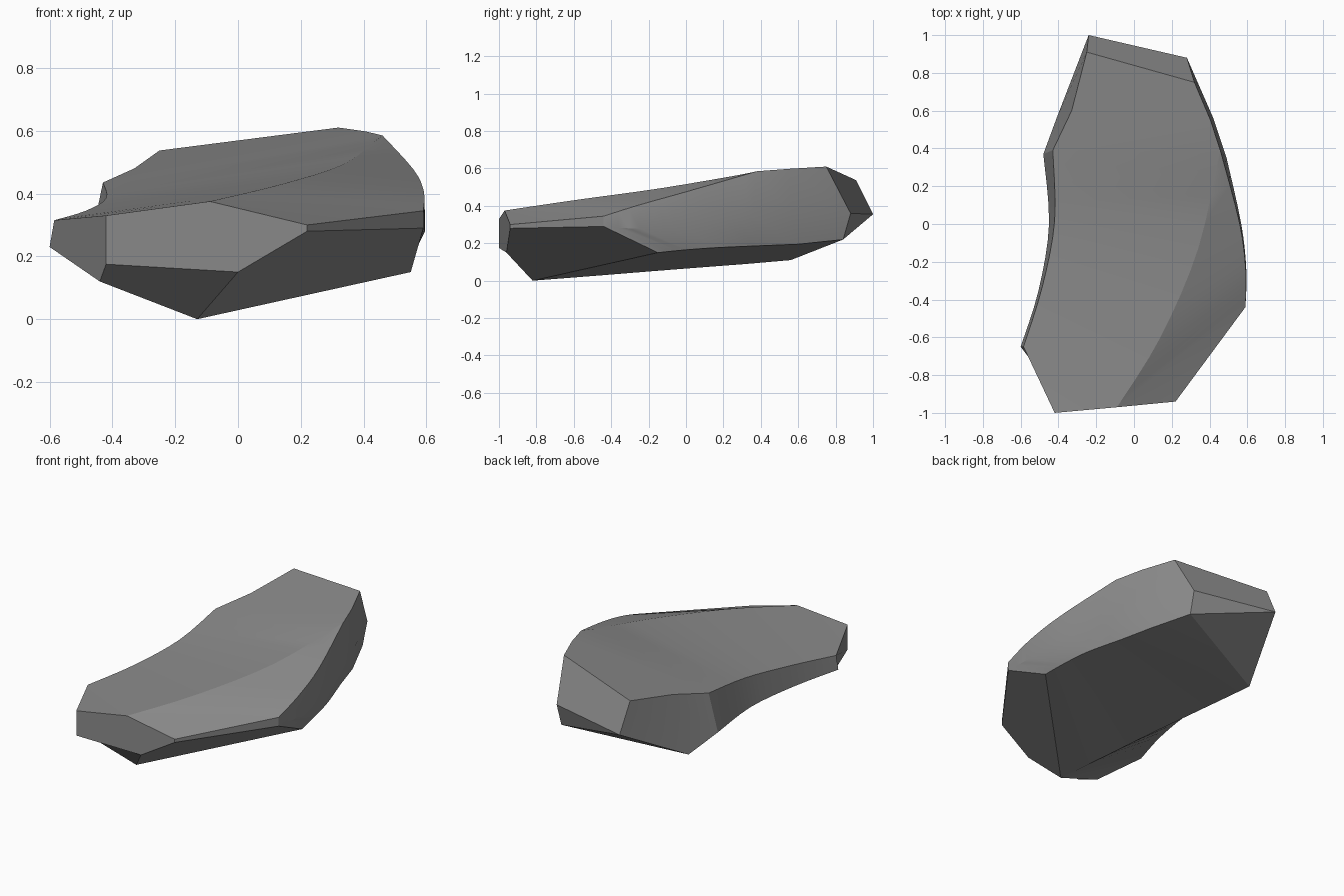
import bpy, bmesh, math
from mathutils import Vector

cube = bpy.data.objects.get("Cube")
if cube:
    bpy.data.objects.remove(cube, do_unlink=True)

# Lengthwise edge lines of the stone, front to back, in order around the section
rails = {
    "top_inner": [(-.585, -.65, .315), (-.485, -.33, .345), (-.42, .02, .385),
                  (-.43, .39, .435), (-.33, .6, .48), (-.25, .91, .537)],
    "top_crease": [(-.09, -.97, .375), (.14, -.6, .43), (.34, -.13, .495),
                   (.45, .37, .58), (.405, .55, .598), (.32, .75, .61)],
    "outer_top": [(.59, -.44, .345), (.592, -.25, .405), (.56, 0, .475),
                  (.46, .38, .585), (.405, .55, .598), (.32, .75, .61)],
    "outer_mid": [(.59, -.44, .29), (.595, -.25, .28), (.568, 0, .31),
                  (.49, .35, .345), (.42, .56, .365), (.28, .88, .36)],
    "outer_low": [(.55, -.15, .15), (.53, 0, .165), (.5, .17, .177),
                  (.43, .4, .187), (.375, .6, .195), (.275, .84, .22)],
    "keel": [(-.13, -.82, 0), (-.2, -.46, .028), (-.27, -.1, .057),
             (-.36, .33, .09), (-.41, .56, .11), (-.41, .56, .11)],
    "inner_low": [(-.6, -.65, .23), (-.505, -.35, .215), (-.45, 0, .205),
                  (-.48, .37, .195), (-.41, .56, .11), (-.24, 1, .355)],
}


def smooth_front(points, steps=4):
    """Curve the first part of a rail and keep its tail straight."""
    pts = [Vector(p) for p in points]
    head = [pts[0]] + pts[:4] + [pts[3]]
    out = []
    for a, b, c, d in zip(head, head[1:], head[2:], head[3:]):
        for i in range(steps):
            t = i / steps
            out.append(b + (c - a) * t / 2
                       + (a - 2.5 * b + 2 * c - d / 2) * t ** 2
                       + (1.5 * (b - c) + (d - a) / 2) * t ** 3)
    return out + pts[3:]


bm = bmesh.new()
cache = {}


def vert(p):
    key = tuple(round(c, 4) for c in p)
    if key not in cache:
        cache[key] = bm.verts.new(p)
    return cache[key]


def face(*points):
    verts = list(dict.fromkeys(vert(p) for p in points))
    if len(verts) > 2 and not bm.faces.get(verts):
        bm.faces.new(verts)


# Skin between neighbouring rails
lines = [smooth_front(r) for r in rails.values()]
for a, b in zip(lines, lines[1:] + lines[:1]):
    for i in range(len(a) - 1):
        face(a[i], b[i], b[i + 1], a[i + 1])

# Chipped front end
ti, tc, ot, om, ol, keel, il = [line[0] for line in lines]
cap_in, cap_out, cap_side = (-.42, -1, .33), (.22, -.94, .3), (.22, -.94, .28)
cap_low, cap_foot, chin = (0, -.96, .15), (-.42, -1, .175), (-.44, -.86, .12)
face(cap_in, tc, cap_out, cap_side, cap_low, cap_foot)
face(cap_in, ti, tc)
face(tc, ot, cap_out)
face(cap_out, ot, om, cap_side)
face(cap_side, om, ol, keel, cap_low)
face(cap_low, keel, chin, cap_foot)
face(cap_in, cap_foot, chin, il, ti)
face(chin, keel, il)

# Chipped back end
ti, tc, ot, om, ol, keel, il = [line[-1] for line in lines]
face(ti, tc, om, il)
face(il, om, ol)
face(il, ol, keel)

bmesh.ops.recalc_face_normals(bm, faces=bm.faces)
mesh = bpy.data.meshes.new("stone")
bm.to_mesh(mesh)
bm.free()

# Plain grey stone
grey = bpy.data.materials.new("stone_grey")
grey.use_nodes = True
colour = (.26, .26, .26, 1)
grey.diffuse_color = colour
grey.node_tree.nodes["Principled BSDF"].inputs["Base Color"].default_value = colour
mesh.materials.append(grey)

stone = bpy.data.objects.new("stone", mesh)
bpy.context.collection.objects.link(stone)
bpy.ops.object.select_all(action="DESELECT")
stone.select_set(True)
bpy.context.view_layer.objects.active = stone
bpy.ops.object.shade_smooth_by_angle(angle=math.radians(20))
